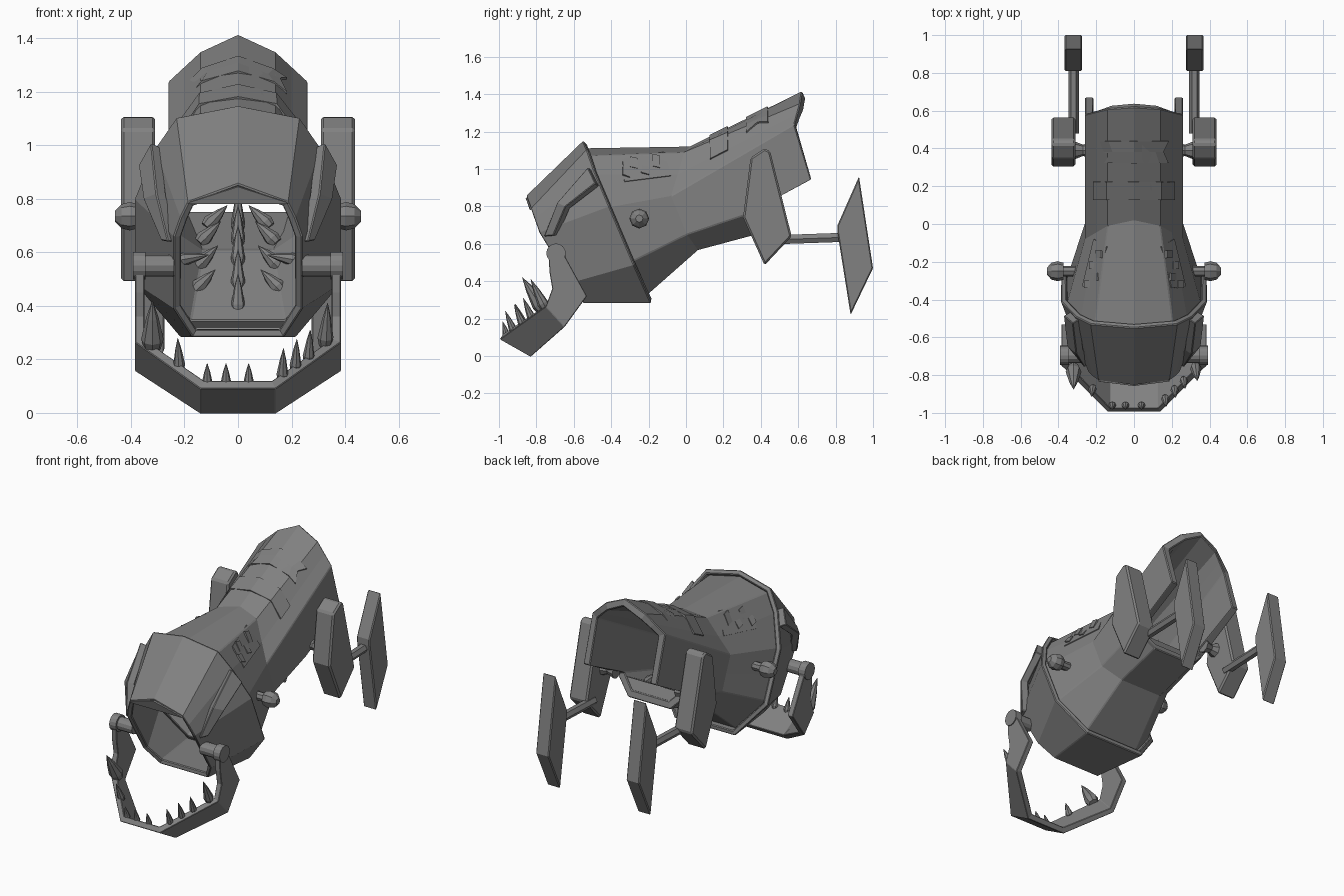
import bpy, bmesh, math
from mathutils import Vector
from mathutils.bvhtree import BVHTree

if "Cube" in bpy.data.objects:
    bpy.data.objects.remove(bpy.data.objects["Cube"])

grey = bpy.data.materials.new("dark_grey")
grey.diffuse_color = (0.22, 0.22, 0.22, 1)
grey.use_nodes = True
grey.node_tree.nodes["Principled BSDF"].inputs["Base Color"].default_value = grey.diffuse_color


def finish(name, bm, solid=0, offset=-1, bevel=0):
    mesh = bpy.data.meshes.new(name)
    bm.to_mesh(mesh)
    bm.free()
    mesh.materials.append(grey)
    ob = bpy.data.objects.new(name, mesh)
    bpy.context.collection.objects.link(ob)
    if solid:
        m = ob.modifiers.new("thickness", 'SOLIDIFY')
        m.thickness, m.offset, m.use_even_offset = solid, offset, True
    if bevel:
        m = ob.modifiers.new("edge", 'BEVEL')
        m.width, m.limit_method, m.angle_limit = bevel, 'ANGLE', math.radians(40)
    return ob


def grid(rows, closed=False):
    """Sheet of quads through equal rows of points."""
    bm = bmesh.new()
    vs = [[bm.verts.new(p) for p in r] for r in rows]
    n = len(rows[0])
    for a, b in zip(vs, vs[1:]):
        for i in range(n if closed else n - 1):
            j = (i + 1) % n
            bm.faces.new((a[i], a[j], b[j], b[i]))
    bm.normal_update()
    return bm


def ring(half):
    return list(half) + [(-x, y, z) for x, y, z in reversed(half) if x > 0]


def shell(name, halves, thick, bevel):
    """Open tube lofted through mirrored rings; also returns its surface for projection."""
    bm = grid([ring(h) for h in halves], True)
    c = sum((v.co for v in bm.verts), Vector()) / len(bm.verts)
    if sum((f.calc_center_median() - c).dot(f.normal) * f.calc_area() for f in bm.faces) < 0:
        bmesh.ops.reverse_faces(bm, faces=bm.faces)
    tree = BVHTree.FromBMesh(bm)
    finish(name, bm, thick, -1, bevel)
    return tree


def patch(name, tree, rows, thick):
    """Raised plate draped from above onto a surface; rows hold (x, y)."""
    pts = [[tree.ray_cast(Vector((x, y, 3)), Vector((0, 0, -1)))[0] or Vector((x, y, 1))
            for x, y in r] for r in rows]
    for s in ((1, -1) if name.startswith("side") else (1,)):
        finish(name, grid([[(p.x * s, p.y, p.z) for p in l] for l in pts]), thick, 0)


def spindle(name, a, b, profile, seg=8):
    """Turned part from a to b; profile lists (fraction, radius)."""
    a, b = Vector(a), Vector(b)
    q = (b - a).to_track_quat('Z', 'Y')
    rows = [[a.lerp(b, t) + q @ Vector((r * math.cos(k * math.tau / seg),
             r * math.sin(k * math.tau / seg), 0)) for k in range(seg)] for t, r in profile]
    bm = grid(rows, True)
    bmesh.ops.holes_fill(bm, edges=bm.edges[:], sides=0)
    bmesh.ops.recalc_face_normals(bm, faces=bm.faces)
    finish(name, bm)


def tooth(a, b, r):
    spindle("tooth", a, b, [(0, r * 0.75), (0.2, r), (0.65, r * 0.55), (1, 0.001)])


def slab(name, outline, x0, x1, bevel=0.01):
    """Plate with a (y, z) outline between two x positions."""
    bm = bmesh.new()
    f = bm.faces.new([bm.verts.new((x0, y, z)) for y, z in outline])
    g = bmesh.ops.extrude_face_region(bm, geom=[f])['geom']
    bmesh.ops.translate(bm, vec=(x1 - x0, 0, 0),
                        verts=[e for e in g if isinstance(e, bmesh.types.BMVert)])
    bmesh.ops.recalc_face_normals(bm, faces=bm.faces)
    finish(name, bm, bevel=bevel)


# Helmet-like head with an open mouth
mouth = [(0, -.855, .855), (.187, -.83, .787), (.215, -.81, .73), (.24, -.785, .66),
         (.24, -.62, .39), (.17, -.55, .283)]
collar = [(0, -.55, 1.15), (.23, -.53, 1.105), (.31, -.49, .99), (.387, -.41, .80),
          (.387, -.278, .487), (.215, -.187, .283)]
head = shell("head", [mouth, collar], .03, .005)

# Flat lintel closing the peak of the mouth
finish("mouth_lintel", grid([[(-.187, -.825, .783), (0, -.825, .783), (.187, -.825, .783)],
                             [(-.18, -.825, .79), (0, -.848, .848), (.18, -.825, .79)]]), .02, 0)

# Tapering body and open tail
front = [(0, -.57, 1.11), (.21, -.555, 1.07), (.285, -.515, .97), (.36, -.44, .79),
         (.36, -.37, .64), (.36, -.30, .50), (.195, -.225, .312)]
neck = [(0, .02, 1.12), (.14, -.01, 1.09), (.20, -.045, .97), (.26, -.08, .856),
        (.26, -.035, .75), (.26, .005, .65), (.15, .064, .567)]
tail = [(0, .62, 1.415), (.14, .61, 1.35), (.20, .595, 1.295), (.26, .58, 1.24),
        (.26, .67, .945), (.26, .33, .76), (.15, .375, .65)]
body = shell("body", [front, neck, tail], .045, .005)

# Inner floor rising to the tail sill
finish("tail_floor", grid([[(-.2, .06, .615), (.2, .06, .615)], [(-.225, .325, .75), (.225, .325, .75)],
                           [(-.15, .37, .66), (.15, .37, .66)]]))

# Raised cheek strips
for s in (1, -1):
    strip = [[(.262, -.76, .64), (.305, -.69, .82), (.325, -.525, 1.01)],
             [(.288, -.71, .645), (.355, -.645, .80), (.372, -.485, .925)]]
    bm = grid([[(x * s, y, z) for x, y, z in r] for r in strip])
    if sum(f.normal.x for f in bm.faces) * s < 0:
        bmesh.ops.reverse_faces(bm, faces=bm.faces)
    finish("cheek_strip", bm, .045, -1, .004)

# Shoulder panels and tail bands
patch("side_shoulder_panel", body, [[(.14, -.12), (.195, -.34)], [(.21, -.08), (.27, -.33)]], .012)
for y, d in ((-.14, .01), (-.20, .03), (-.26, .0), (-.30, .03)):
    x = .15 - (y + .12) * .25 + d
    patch("side_shoulder_mark", body, [[(x, y), (x, y - .04)], [(x + .03, y), (x + .03, y - .04)]], .022)
patch("tail_band_front", body, [[(x, .13) for x in (-.21, -.14, 0, .14, .21)],
                                [(x, .225) for x in (-.21, -.14, 0, .14, .21)]], .018)
patch("tail_band_rear", body, [[(x * w, y) for x in (-.18, -.13, 0, .13, .18)]
                               for y, w in ((.325, 1), (.385, .85), (.44, 1))], .018)

for s in (1, -1):
    # Side knobs
    spindle("side_knob", (s * .30, -.25, .735), (s * .46, -.25, .735),
            [(0, .028), (.45, .028), (.46, .045), (.65, .053), (.85, .045), (1, .02)])
    # Jaw hinges
    spindle("jaw_hinge", (s * .24, -.695, .55), (s * .39, -.695, .55), [(0, .04), (1, .04)], 12)
    spindle("jaw_hinge_cap", (s * .345, -.695, .55), (s * .392, -.695, .55), [(0, .052), (1, .052)], 16)
    # Thick side fins and their mounts
    slab("side_fin", [(.345, 1.06), (.42, 1.11), (.45, 1.095), (.565, .64), (.42, .485), (.305, .74)],
         s * .31, s * .437)
    spindle("fin_mount", (s * .22, .39, .80), (s * .32, .39, .80), [(0, .045), (.5, .03), (1, .05)])
    # Rear fins on rods
    spindle("rear_rod", (s * .32, .48, .622), (s * .32, .85, .635), [(0, .028), (1, .028)], 6)
    slab("rear_fin", [(.925, .96), (1.0, .47), (.88, .22), (.81, .66), (.81, .70)],
         s * .275, s * .367, .006)

# Hanging U-shaped lower jaw
lower = [(.385, -.648, .57), (.385, -.645, .53), (.385, -.53, .32), (.385, -.65, .155), (.14, -.83, -.004)]
upper = [(.385, -.735, .57), (.385, -.73, .45), (.385, -.715, .36), (.385, -.75, .265), (.14, -.995, .09)]
rows = [h + [(-x, y, z) for x, y, z in reversed(h)] for h in (lower, upper)]
bm = grid(rows)
if sum(f.normal.x * f.calc_center_median().x for f in bm.faces) < 0:
    bmesh.ops.reverse_faces(bm, faces=bm.faces)
finish("lower_jaw", bm, .035, -1, .003)

# Jaw teeth
for x in (-.115, -.045, .04):
    tooth((x, -.955, .095), (x, -.98, .185), .02)
for x in (-.225, .17, .22, .27):
    t = (abs(x) - .14) / .245
    y, z = -.965 + .235 * t, .10 + .17 * t
    tooth((x * .97, y + .02, z), (x, y - .03, z + .12), .022)
tooth((-.32, -.76, .24), (-.32, -.875, .42), .042)
tooth((.325, -.75, .25), (.335, -.83, .41), .03)

# Throat teeth: a centre row on the floor, floor pairs and a wall pair
for y, z in ((-.19, .37), (-.10, .46), (-.01, .55), (.09, .625), (.20, .68)):
    tooth((0, y, z), (0, y + .03, z + .15), .027)
for x, y, z in ((.165, -.11, .455), (.155, -.02, .545), (.145, .10, .635), (.12, .22, .695)):
    for s in (1, -1):
        tooth((s * x, y, z), (s * (x - .08), y + .02, z + .08), .03)
for s in (1, -1):
    tooth((s * .225, -.08, .57), (s * .11, -.07, .59), .025)
